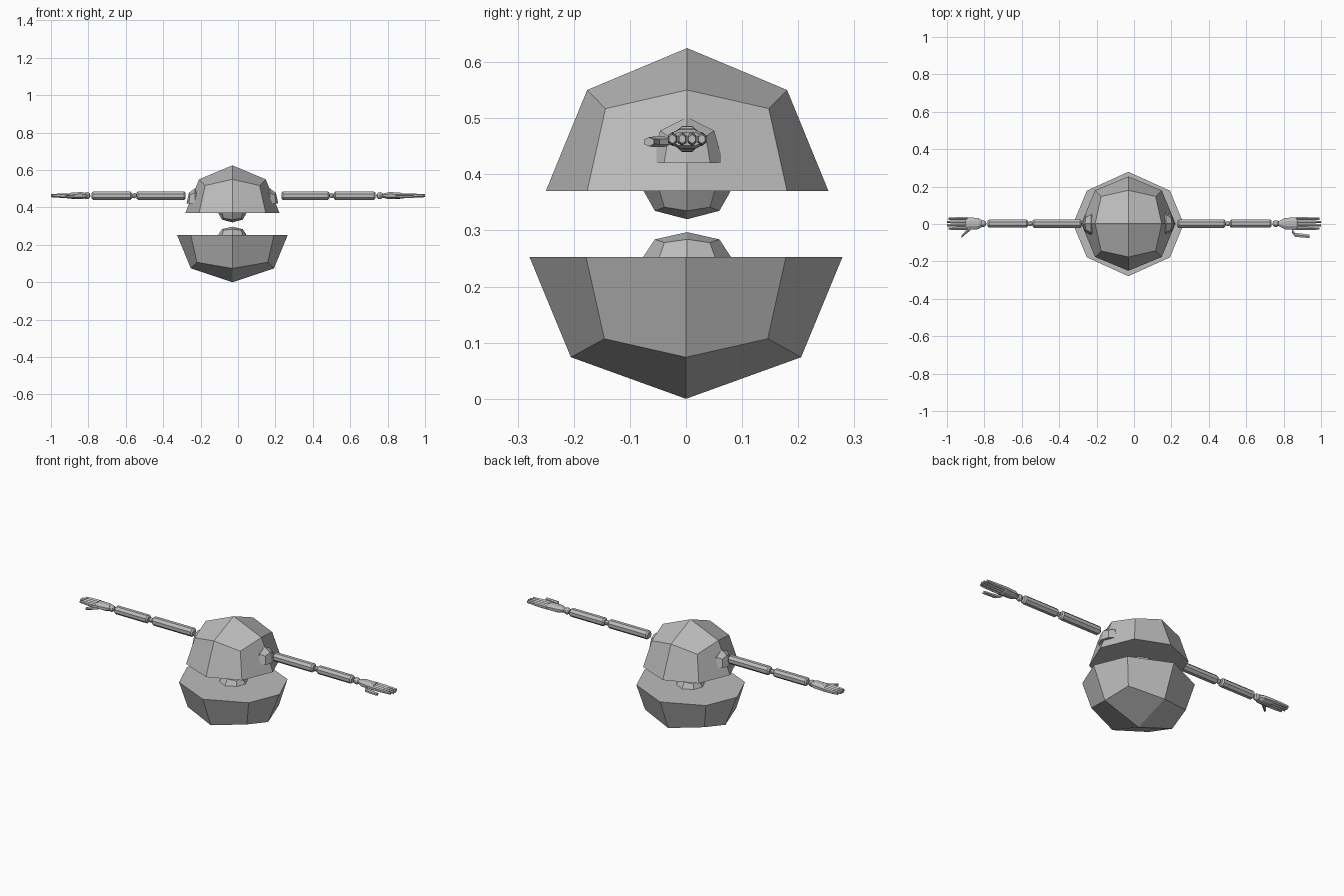
import bpy, bmesh, math
from mathutils import Vector

if "Cube" in bpy.data.objects:
    bpy.data.objects.remove(bpy.data.objects["Cube"])

grey = bpy.data.materials.new("plain grey")
grey.diffuse_color = (0.5, 0.5, 0.5, 1)
grey.use_nodes = True
grey.node_tree.nodes["Principled BSDF"].inputs["Base Color"].default_value = grey.diffuse_color
CX, CY, ARM_Z = -0.03, 0.002, 0.463


def finish(name, bm):
    bmesh.ops.recalc_face_normals(bm, faces=bm.faces)
    me = bpy.data.meshes.new(name)
    bm.to_mesh(me)
    bm.free()
    me.materials.append(grey)
    ob = bpy.data.objects.new(name, me)
    bpy.context.collection.objects.link(ob)
    return ob


def dome(name, centre, rx, ry, height, push_x=0.0, push_y=0.0):
    """Closed half of a faceted ball made from a cube with 2x2 faces per side.
    push_x widens it from the middle line, push_y pulls out the middle line."""
    bm = bmesh.new()
    bmesh.ops.create_cube(bm, size=2)
    bmesh.ops.subdivide_edges(bm, edges=bm.edges[:], cuts=1, use_grid_fill=True)
    low = [v for v in bm.verts if v.co.z < -0.5]
    bmesh.ops.delete(bm, geom=low, context='VERTS')
    for v in bm.verts:
        n = v.co.normalized()
        x, y = n.x * rx, n.y * ry
        if abs(n.x) > 0.01:
            x += math.copysign(push_x, n.x)
        elif abs(n.y) > 0.01:
            y += math.copysign(push_y, n.y)
        v.co = Vector(centre) + Vector((x, y, n.z * height))
    bmesh.ops.holes_fill(bm, edges=[e for e in bm.edges if e.is_boundary], sides=0)
    return finish(name, bm)


def loft(name, sections, sides=8):
    """Skin through sections (x, y, z, half_y, half_z) standing across x."""
    bm = bmesh.new()
    k = 1 / math.cos(math.pi / sides)
    rings = []
    for x, y, z, hy, hz in sections:
        ring = []
        for i in range(sides):
            a = 2 * math.pi * (i + 0.5) / sides
            ring.append(bm.verts.new((x, y + hy * k * math.cos(a), z + hz * k * math.sin(a))))
        rings.append(ring)
    for a, b in zip(rings, rings[1:]):
        for i in range(sides):
            j = (i + 1) % sides
            bm.faces.new((a[i], a[j], b[j], b[i]))
    bm.faces.new(rings[0])
    bm.faces.new(rings[-1])
    return finish(name, bm)


def rod(name, x0, x1, r):
    """Eight sided limb with chamfered ends."""
    c = math.copysign(0.008, x1 - x0)
    loft(name, [(x, CY, ARM_Z, s, s) for x, s in
                ((x0, r * 0.7), (x0 + c, r), (x1 - c, r), (x1, r * 0.7))])


def ball(name, x, r):
    bm = bmesh.new()
    bmesh.ops.create_uvsphere(bm, u_segments=8, v_segments=6, radius=r)
    for v in bm.verts:
        v.co += Vector((x, CY, ARM_Z))
    finish(name, bm)


# Body halves and the small neck caps between them
dome("upper_body", (CX, CY, 0.37), 0.252, 0.252, 0.255)
dome("lower_body", (CX, 0, 0.253), 0.252, 0.252, -0.253, 0.044, 0.027)
dome("upper_neck", (CX, CY, 0.371), 0.07, 0.07, -0.051, 0.006, 0.008)
dome("lower_neck", (CX, CY, 0.253), 0.07, 0.07, 0.044, 0.006, 0.008)

# Shoulders
for side, s in (("left", -1), ("right", 1)):
    dome(side + "_shoulder", (CX + s * 0.2, CY, 0.42), 0.042, 0.058, 0.082, 0.003, 0.007)

# Arms: upper arm, elbow, forearm, wrist
for side, upper, elbow, fore, wrist in (
        ("left", (-0.28, -0.542), -0.555, (-0.568, -0.782), -0.808),
        ("right", (0.232, 0.488), 0.502, (0.512, 0.735), 0.758)):
    rod(side + "_upper_arm", *upper, 0.023)
    ball(side + "_elbow", elbow, 0.014)
    rod(side + "_forearm", *fore, 0.022)
    ball(side + "_wrist", wrist, 0.019)

# Hands: tapered palm and four fingers
for side, s, start, knuckle in (("left", -1, 0.80, 0.90), ("right", 1, 0.772, 0.875)):
    loft(side + "_palm", [
        (s * start, CY, ARM_Z, 0.012, 0.010),
        (s * (start + 0.035), CY, ARM_Z, 0.030, 0.019),
        (s * (knuckle - 0.01), CY, ARM_Z, 0.034, 0.017),
        (s * knuckle, CY, ARM_Z, 0.033, 0.012)])
    for i in range(4):
        y = CY + (i - 1.5) * 0.0175
        tip = 1.0 if i in (1, 2) else 0.992
        loft(side + "_finger_%d" % (i + 1), [
            (s * (knuckle - 0.01), y, ARM_Z, 0.008, 0.011),
            (s * (knuckle + 0.05), y, ARM_Z, 0.008, 0.010),
            (s * tip, y, ARM_Z, 0.006, 0.007)], 6)

# Thumbs: one splayed, one lying beside the palm
loft("left_thumb", [(-0.875, -0.025, 0.458, 0.010, 0.009),
                    (-0.90, -0.045, 0.458, 0.010, 0.009),
                    (-0.922, -0.068, 0.458, 0.006, 0.007)], 6)
loft("right_thumb", [(0.845, -0.038, 0.458, 0.010, 0.008),
                     (0.862, -0.058, 0.458, 0.011, 0.008),
                     (0.937, -0.066, 0.458, 0.009, 0.007)], 6)
